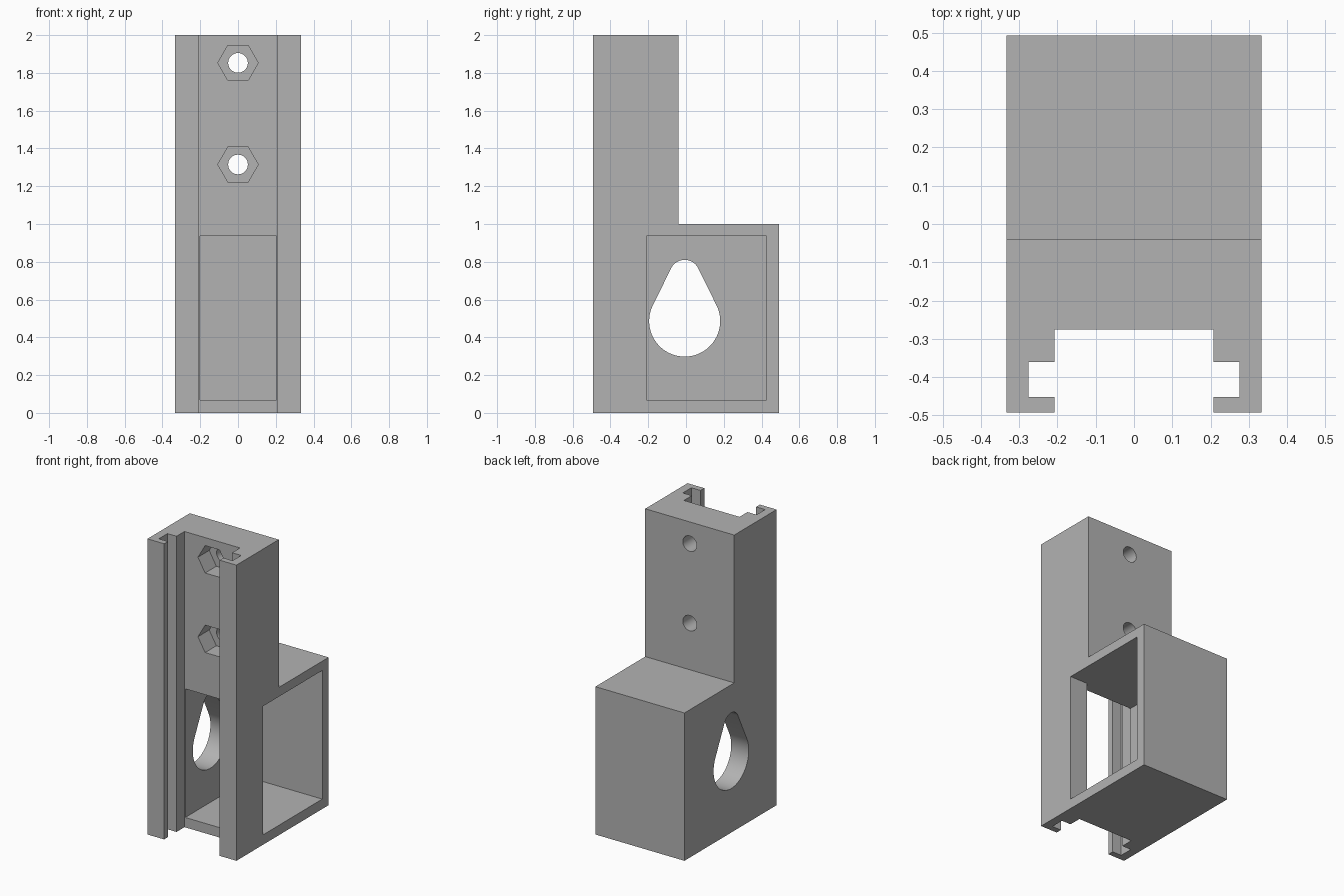
import bpy, bmesh
from math import sin, cos, pi, asin
from mathutils import Vector

cube = bpy.data.objects.get("Cube")
if cube:
    bpy.data.objects.remove(cube, do_unlink=True)

grey = bpy.data.materials.new("plain grey")
grey.use_nodes = True
COLOUR = (0.45, 0.45, 0.45, 1)
grey.diffuse_color = COLOUR
grey.node_tree.nodes["Principled BSDF"].inputs["Base Color"].default_value = COLOUR

# Place a 2D profile point (u, v) at distance w along the extrusion axis
PLACE = {
    "x": lambda u, v, w: (w, u, v),
    "y": lambda u, v, w: (u, w, v),
    "z": lambda u, v, w: (u, v, w),
}


def prism(name, profile, axis, start, end):
    """Extrude a closed profile along an axis."""
    bm = bmesh.new()
    face = bm.faces.new([bm.verts.new(PLACE[axis](u, v, start)) for u, v in profile])
    out = bmesh.ops.extrude_face_region(bm, geom=[face])
    moved = [g for g in out["geom"] if isinstance(g, bmesh.types.BMVert)]
    shift = Vector(PLACE[axis](0, 0, end - start))
    bmesh.ops.translate(bm, verts=moved, vec=shift)
    bmesh.ops.recalc_face_normals(bm, faces=bm.faces)
    mesh = bpy.data.meshes.new(name)
    bm.to_mesh(mesh)
    bm.free()
    mesh.materials.append(grey)
    obj = bpy.data.objects.new(name, mesh)
    bpy.context.collection.objects.link(obj)
    return obj


def arc(cu, cv, r, a0, a1, n):
    return [(cu + r * cos(a0 + (a1 - a0) * i / n), cv + r * sin(a0 + (a1 - a0) * i / n))
            for i in range(n + 1)]


def circle(cu, cv, r, n):
    return arc(cu, cv, r, 0, 2 * pi, n)[:-1]


# Body plan: solid block with a T-slot along the front
W, D = 0.333, 0.4925
SLOT, GROOVE, FLOOR = 0.208, 0.276, -0.275
half = [(W, D), (W, -D), (SLOT, -D), (SLOT, -0.452), (GROOVE, -0.452),
        (GROOVE, -0.36), (SLOT, -0.36), (SLOT, FLOOR)]
plan = half + [(-x, y) for x, y in reversed(half)]
body = prism("slotted_mount_body", plan, "z", 0, 2)

cutters = []

# Step behind the upright
STEP = -0.04
step = [(STEP, 1), (1, 1), (1, 3), (STEP, 3)]
cutters.append(prism("step_cutter", step, "x", -1, 1))

# Pocket open on one side, joined to the slot by a front window
pocket = [(-0.202, -0.4), (0.203, -0.4), (0.203, -0.21), (1, -0.21),
          (1, 0.425), (-0.202, 0.425)]
cutters.append(prism("pocket_cutter", pocket, "z", 0.067, 0.937))

# Teardrop hole in the closed side wall
CY, LOW, HIGH, BIG, SMALL = -0.007, 0.486, 0.73, 0.188, 0.08
tilt = asin((BIG - SMALL) / (HIGH - LOW))
drop = (arc(CY, HIGH, SMALL, tilt, pi - tilt, 24)
        + arc(CY, LOW, BIG, pi - tilt, 2 * pi + tilt, 56))
cutters.append(prism("teardrop_cutter", drop, "x", -1, -0.1))

# Bolt holes with hexagonal nut recesses
for z in (1.853, 1.315):
    cutters.append(prism("nut_cutter", circle(0, z, 0.107, 6), "y", -0.4, FLOOR + 0.12))
    cutters.append(prism("bolt_cutter", circle(0, z, 0.052, 40), "y", -0.45, 0.3))

for c in cutters:
    c.hide_render = True
    mod = body.modifiers.new(c.name, "BOOLEAN")
    mod.operation = "DIFFERENCE"
    mod.solver = "EXACT"
    mod.object = c

# Bake the cuts and discard the cutters
bpy.context.view_layer.update()
graph = bpy.context.evaluated_depsgraph_get()
baked = bpy.data.meshes.new_from_object(body.evaluated_get(graph))
body.modifiers.clear()
body.data = baked
for c in cutters:
    bpy.data.objects.remove(c, do_unlink=True)

# Smooth round walls, sharp edges elsewhere
bpy.ops.object.select_all(action="DESELECT")
body.select_set(True)
bpy.context.view_layer.objects.active = body
bpy.ops.object.shade_smooth_by_angle(angle=pi / 6)
